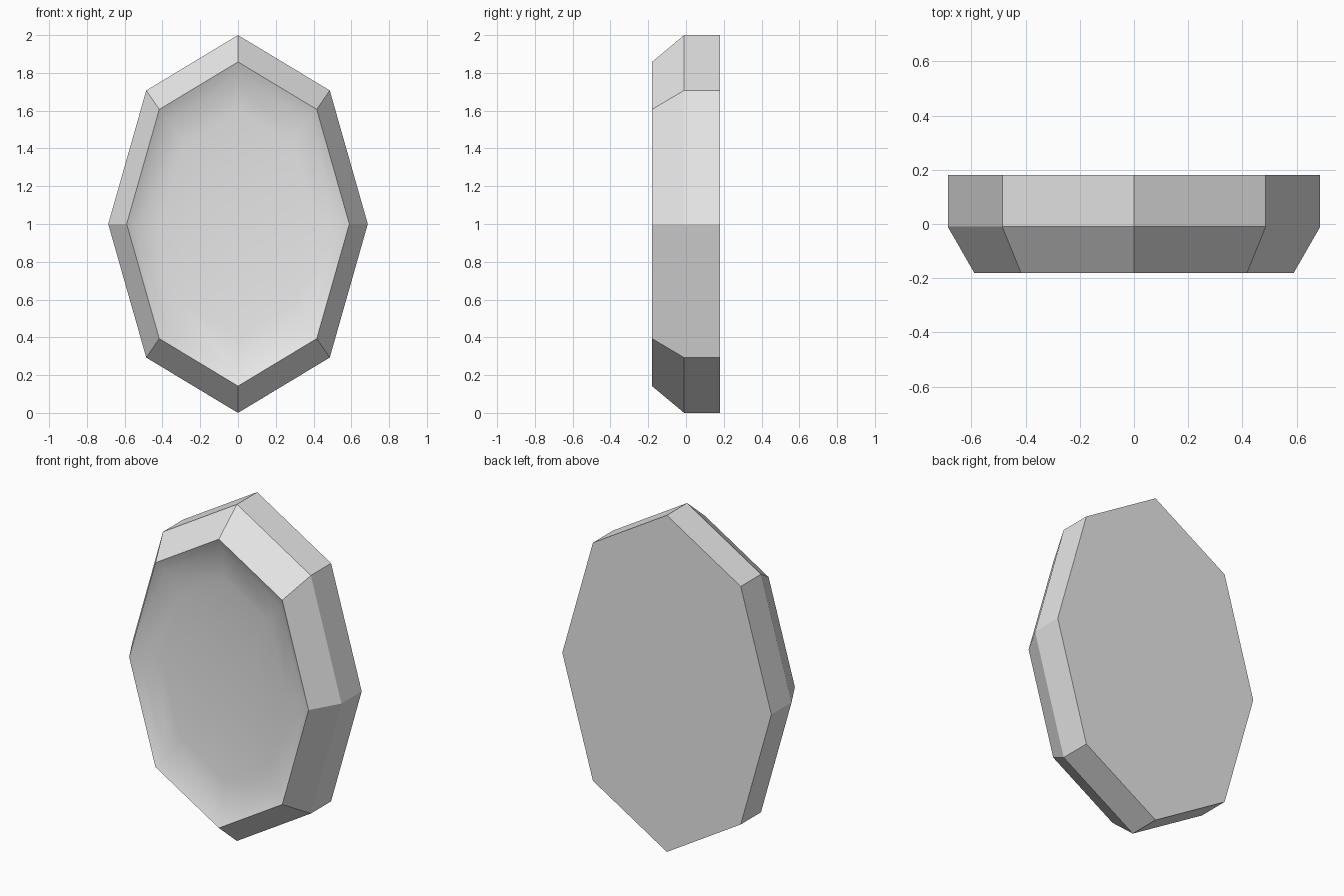
import bpy, bmesh, math

cube = bpy.data.objects.get("Cube")
if cube:
    bpy.data.objects.remove(cube, do_unlink=True)

SIDES = 8
HALF_WIDTH, HALF_HEIGHT = 0.687, 1.0

grey = bpy.data.materials.new("plain_grey")
grey.use_nodes = True
grey.diffuse_color = (0.8, 0.8, 0.8, 1)
grey.node_tree.nodes["Principled BSDF"].inputs["Base Color"].default_value = (0.8, 0.8, 0.8, 1)


def loft(name, profile, smooth, tip=None):
    """Loft oval octagons given as (scale, y); end in a flat cap or a centre tip."""
    bm = bmesh.new()
    rings = []
    for scale, y in profile:
        ring = []
        for i in range(SIDES):
            a = math.tau * i / SIDES
            ring.append(bm.verts.new((scale * HALF_WIDTH * math.sin(a), y,
                                      HALF_HEIGHT + scale * HALF_HEIGHT * math.cos(a))))
        rings.append(ring)
    for near, far in zip(rings, rings[1:]):
        for i in range(SIDES):
            j = (i + 1) % SIDES
            bm.faces.new((near[i], far[i], far[j], near[j]))
    last = rings[-1]
    if tip is None:
        bm.faces.new(last)
    else:
        centre = bm.verts.new((0, tip, HALF_HEIGHT))
        for i in range(SIDES):
            bm.faces.new((last[i], centre, last[(i + 1) % SIDES]))
    bmesh.ops.recalc_face_normals(bm, faces=bm.faces)
    # The final face must look back when capped, and forward when dished
    bm.faces.ensure_lookup_table()
    if (bm.faces[-1].normal.y > 0) != (tip is None):
        bmesh.ops.reverse_faces(bm, faces=bm.faces)
    for face in bm.faces:
        face.smooth = smooth
    mesh = bpy.data.meshes.new(name)
    bm.to_mesh(mesh)
    bm.free()
    mesh.materials.append(grey)
    obj = bpy.data.objects.new(name, mesh)
    bpy.context.collection.objects.link(obj)
    return obj


# Bevelled outer body with a flat back
loft("frame", [(0.858, -0.18), (1.0, -0.01), (1.0, 0.18)], smooth=False)

# Shallow hollow front with a steeper lip
loft("dished_front", [(0.858, -0.18), (0.78, -0.145), (0.6, -0.125), (0.35, -0.11)],
     smooth=True, tip=-0.105)
